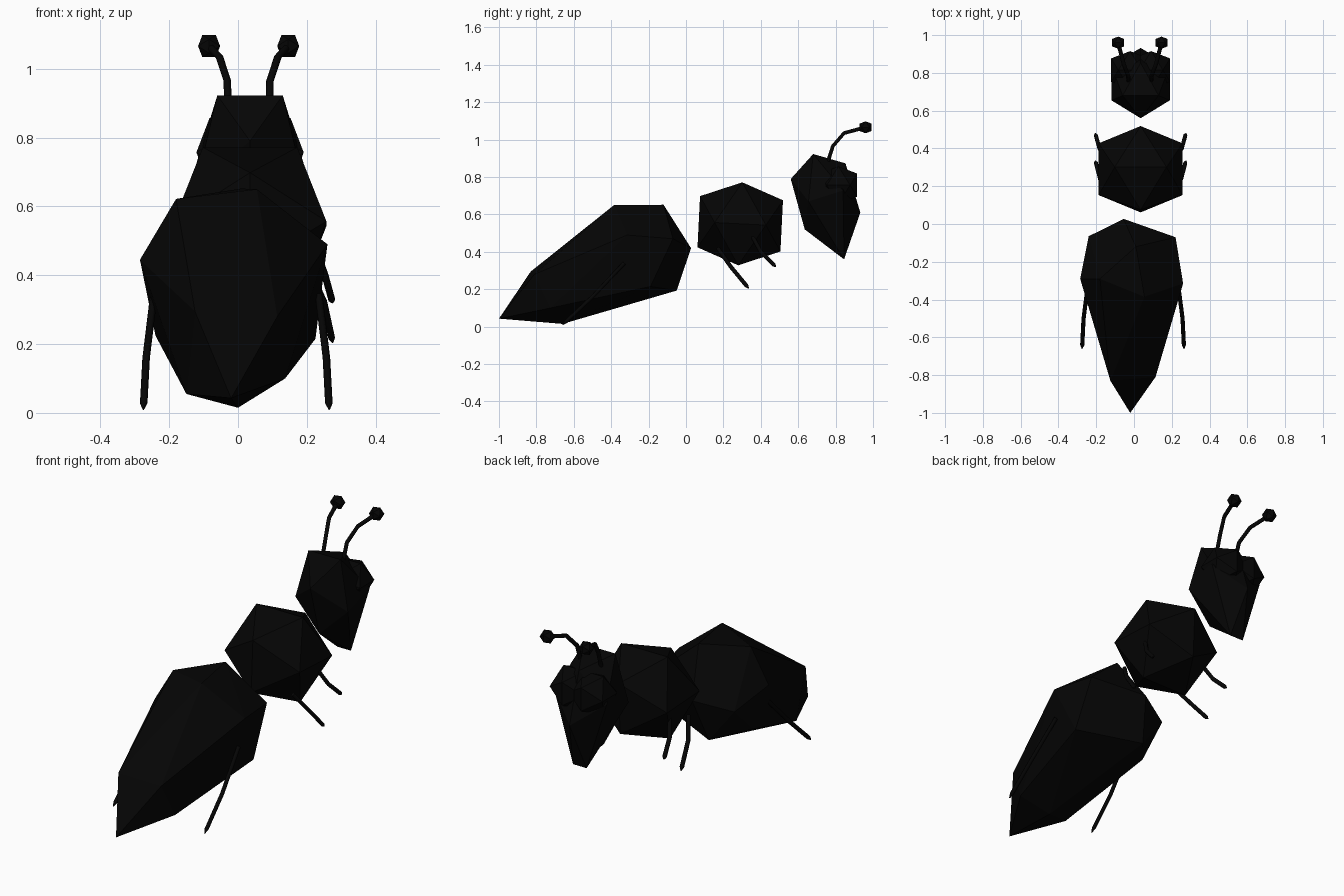
import bpy
import bmesh
from mathutils import Matrix, Vector

cube = bpy.data.objects.get("Cube")
if cube:
    bpy.data.objects.remove(cube, do_unlink=True)

GOLDEN = (1 + 5 ** 0.5) / 2
AXIS_X = 0.035  # centre line of head and thorax


def make_material(name, colour):
    material = bpy.data.materials.new(name)
    material.use_nodes = True
    material.diffuse_color = colour
    shader = material.node_tree.nodes["Principled BSDF"]
    shader.inputs["Base Color"].default_value = colour
    return material


black = make_material("shell_black", (0.0015, 0.0015, 0.0015, 1))


def faceted(name, points):
    """Flat-faced convex lump around the given points."""
    mesh = bpy.data.meshes.new(name)
    bm = bmesh.new()
    for point in points:
        bm.verts.new(point)
    bmesh.ops.convex_hull(bm, input=bm.verts[:])
    bmesh.ops.recalc_face_normals(bm, faces=bm.faces[:])
    bm.to_mesh(mesh)
    bm.free()
    mesh.materials.append(black)
    obj = bpy.data.objects.new(name, mesh)
    bpy.context.collection.objects.link(obj)
    return obj


def icosahedron(name, centre, radius, pitch=0.0):
    """Twelve golden-ratio corners; radius is measured along the axes."""
    turn = Matrix.Rotation(pitch, 3, "X")
    step = radius / GOLDEN
    corners = []
    for a in (-step, step):
        for b in (-radius, radius):
            corners += [Vector((a, 0, b)), Vector((b, a, 0)), Vector((0, b, a))]
    return faceted(name, [turn @ c + Vector(centre) for c in corners])


def rod(name, points, radius, pointed=False):
    """Thin jointed limb along a path."""
    curve = bpy.data.curves.new(name, "CURVE")
    curve.dimensions = "3D"
    curve.bevel_depth = radius
    curve.bevel_resolution = 1
    curve.use_fill_caps = True
    path = [Vector(p) for p in points]
    if pointed:
        path.insert(-1, path[-1].lerp(path[-2], 0.12))
    spline = curve.splines.new("POLY")
    spline.points.add(len(path) - 1)
    for target, source in zip(spline.points, path):
        target.co = (*source, 1)
    if pointed:
        spline.points[-1].radius = 0.2
    curve.materials.append(black)
    obj = bpy.data.objects.new(name, curve)
    bpy.context.collection.objects.link(obj)
    return obj


# Abdomen: long faceted drop, slightly turned, with its tip near the ground
faceted("abdomen", [
    (-0.02, -1, 0.043), (0, -0.66, 0.015),              # tip and belly
    (-0.125, -0.83, 0.295), (0.114, -0.81, 0.28),       # rear shoulders
    (-0.15, -0.715, 0.055), (0.137, -0.725, 0.1),       # lower flanks
    (-0.285, -0.29, 0.445), (0.26, -0.315, 0.49),       # widest point
    (-0.18, -0.29, 0.622), (0.055, -0.385, 0.65),       # back
    (0.01, -0.12, 0.652), (-0.055, 0.027, 0.42),        # front ridge
    (-0.24, -0.065, 0.375), (0.22, -0.07, 0.47),        # front cheeks
    (-0.24, -0.22, 0.225), (0.225, -0.19, 0.215),       # front underside
    (-0.1, -0.05, 0.193),
])

# Thorax
icosahedron("thorax", (AXIS_X, 0.29, 0.55), 0.222, -0.05)

# Head: mirrored corner pairs and centre-line corners
head_pairs = [(0.095, 0.68, 0.923), (0.155, 0.655, 0.67),
              (0.155, 0.84, 0.728), (0.04, 0.845, 0.36)]
head_middle = [(0.56, 0.79), (0.635, 0.52), (0.853, 0.873), (0.932, 0.61)]
head = [(AXIS_X, y, z) for y, z in head_middle]
for side in (-1, 1):
    head += [(AXIS_X + side * x, y, z) for x, y, z in head_pairs]
faceted("head", head)

for side, label in ((1, "left"), (-1, "right")):
    def place(points, middle=AXIS_X):
        return [(middle + side * x, y, z) for x, y, z in points]

    # Eyes: broad facets sunk into the front of the head
    icosahedron(label + "_eye", place([(0.056, 0.815, 0.757)])[0], 0.1)

    # Antennae with faceted knobs
    feeler = place([(0.06, 0.755, 0.87), (0.062, 0.785, 0.965),
                    (0.085, 0.845, 1.035), (0.115, 0.96, 1.066)], 0.031)
    rod(label + "_antenna", feeler, 0.011)
    icosahedron(label + "_antenna_knob", feeler[-1], 0.032)

    # Legs
    rod(label + "_front_leg", place([(0.17, 0.33, 0.53), (0.218, 0.4, 0.4),
                                     (0.24, 0.48, 0.32)]), 0.011, True)
    rod(label + "_middle_leg", place([(0.17, 0.17, 0.42), (0.215, 0.24, 0.32),
                                      (0.24, 0.335, 0.205)]), 0.011, True)
    rod(label + "_hind_leg", place([(0.24, -0.33, 0.34), (0.262, -0.5, 0.16),
                                    (0.27, -0.66, 0.01)], -0.005), 0.011, True)
